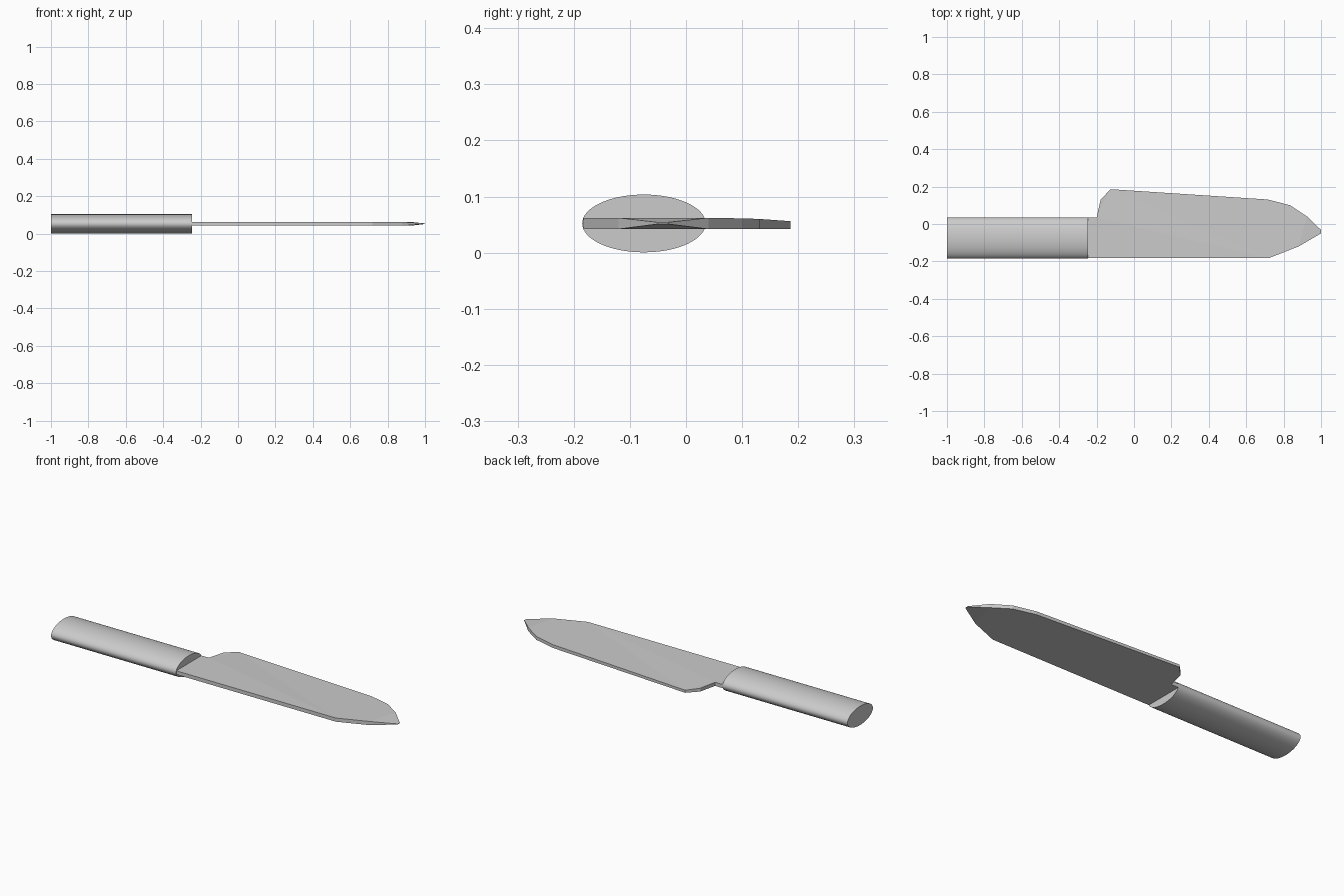
import bpy, bmesh, math
from mathutils import Matrix

cube = bpy.data.objects.get("Cube")
if cube:
    bpy.data.objects.remove(cube, do_unlink=True)

GREY = (0.6, 0.6, 0.6, 1)
grey = bpy.data.materials.new("plain_grey")
grey.use_nodes = True
grey.diffuse_color = GREY
grey.node_tree.nodes["Principled BSDF"].inputs["Base Color"].default_value = GREY

MID_Z = 0.052
HANDLE_END = -0.245


def make_object(name, bm):
    bmesh.ops.recalc_face_normals(bm, faces=bm.faces)
    mesh = bpy.data.meshes.new(name)
    bm.to_mesh(mesh)
    bm.free()
    mesh.materials.append(grey)
    obj = bpy.data.objects.new(name, mesh)
    bpy.context.collection.objects.link(obj)
    return obj


# Handle: an oval bar lying along x
length = HANDLE_END + 1
bm = bmesh.new()
bmesh.ops.create_cone(
    bm, cap_ends=True, segments=64, radius1=1, radius2=1, depth=length,
    matrix=Matrix.Translation((-1 + length / 2, -0.075, MID_Z))
    @ Matrix.Diagonal((1, 0.11, 0.0515, 1))
    @ Matrix.Rotation(math.pi / 2, 4, "Y"))
handle = make_object("handle", bm)
bpy.context.view_layer.objects.active = handle
handle.select_set(True)
bpy.ops.object.shade_smooth_by_angle(angle=math.radians(40))
handle.select_set(False)

# Blade: outline as x, y, top z, bottom z, anticlockwise from the handle
LOW, HIGH = 0.042, 0.062
outline = [
    (HANDLE_END, -0.183, HIGH, LOW),
    (0.72, -0.183, HIGH, LOW),
    (0.88, -0.12, HIGH, LOW),
    (1.0, -0.05, 0.054, 0.051),
    (1.0, -0.032, 0.054, 0.051),
    (0.925, 0.04, HIGH, LOW),
    (0.835, 0.1, 0.061, LOW),
    (0.715, 0.131, 0.06, LOW),
    (-0.125, 0.186, 0.056, LOW),
    (-0.178, 0.131, 0.06, LOW),
    (-0.2, 0.035, HIGH, LOW),
    (HANDLE_END, 0.035, HIGH, LOW),
]
bm = bmesh.new()
top = [bm.verts.new((x, y, t)) for x, y, t, b in outline]
bottom = [bm.verts.new((x, y, b)) for x, y, t, b in outline]
count = len(outline)

# Flat sides, with the tapering tip kept as its own facet
sides = []
for ring in (top, bottom):
    sides.append(bm.faces.new(ring[:3] + ring[5:]))
    bm.faces.new(ring[2:6])
for i in range(count):
    j = (i + 1) % count
    bm.faces.new((top[i], top[j], bottom[j], bottom[i]))
bmesh.ops.triangulate(bm, faces=sides)
make_object("blade", bm)
